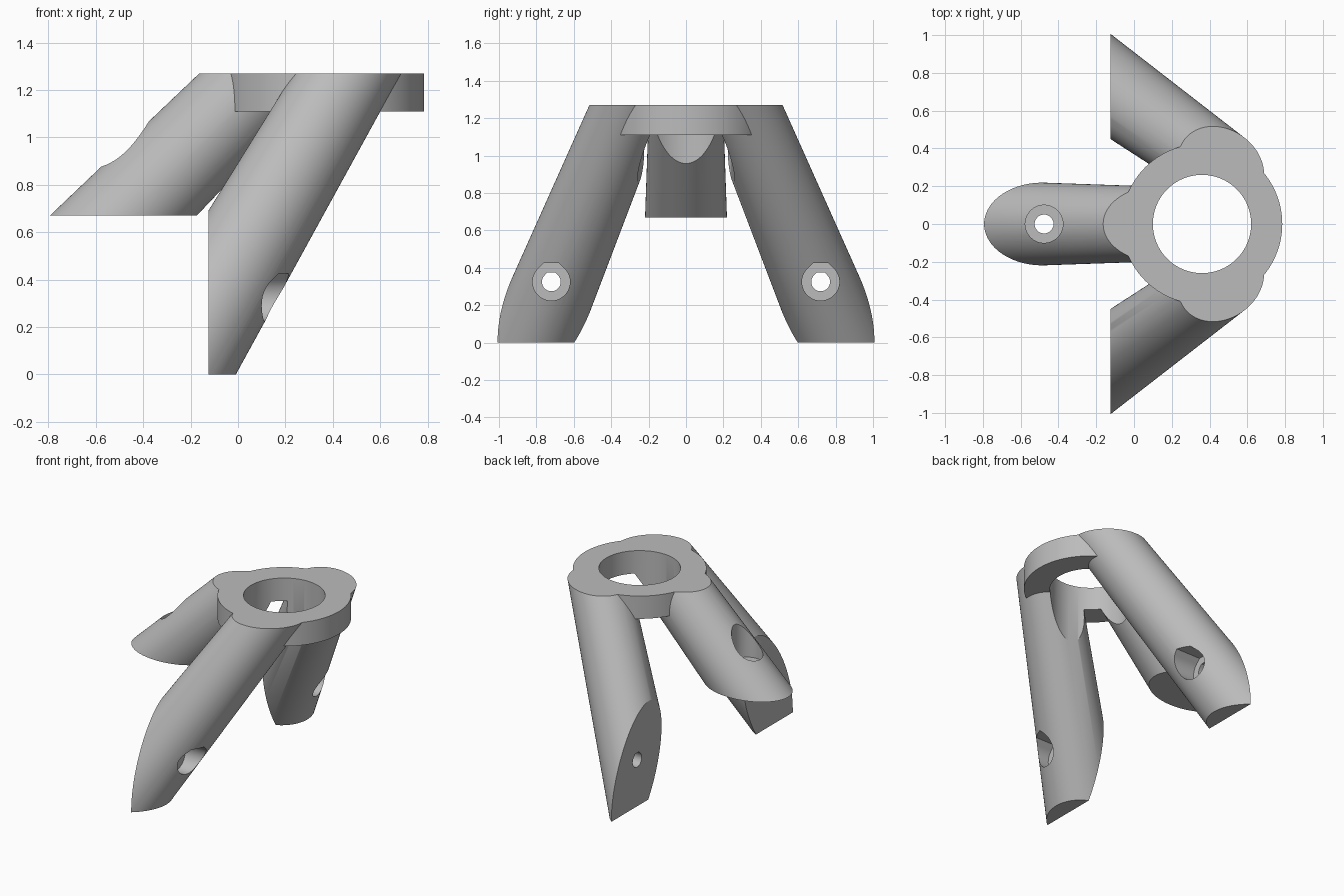
import bpy, bmesh, math
from mathutils import Vector, Matrix

if "Cube" in bpy.data.objects:
    bpy.data.objects.remove(bpy.data.objects["Cube"], do_unlink=True)

TOP, RING_BOTTOM = 1.27, 1.11
RING_X, RING_R, BORE_R = 0.36, 0.425, 0.26
FLOOR = 0.15          # material left under each screw head

grey = bpy.data.materials.new("light_grey")
grey.use_nodes = True
grey.diffuse_color = (0.5, 0.5, 0.5, 1)
grey.node_tree.nodes["Principled BSDF"].inputs["Base Color"].default_value = (0.5, 0.5, 0.5, 1)


def make_object(name, bm):
    bmesh.ops.recalc_face_normals(bm, faces=bm.faces)
    mesh = bpy.data.meshes.new(name)
    bm.to_mesh(mesh)
    bm.free()
    mesh.materials.append(grey)
    obj = bpy.data.objects.new(name, mesh)
    bpy.context.collection.objects.link(obj)
    return obj


def tapered_rod(name, start, end, r1, r2, cuts=(), segments=96):
    """Round rod between two points, trimmed by planes (point, outward normal)."""
    start, end = Vector(start), Vector(end)
    axis = end - start
    matrix = Matrix.Translation((start + end) / 2) @ axis.to_track_quat('Z', 'Y').to_matrix().to_4x4()
    bm = bmesh.new()
    bmesh.ops.create_cone(bm, cap_ends=True, segments=segments, radius1=r1, radius2=r2,
                          depth=axis.length, matrix=matrix)
    for point, normal in cuts:
        cut = bmesh.ops.bisect_plane(bm, geom=bm.verts[:] + bm.edges[:] + bm.faces[:],
                                     plane_co=point, plane_no=normal, clear_outer=True)
        edges = [e for e in cut["geom_cut"] if isinstance(e, bmesh.types.BMEdge)]
        bmesh.ops.holes_fill(bm, edges=edges, sides=0)
    return make_object(name, bm)


def leg(name, mount, top, r_mount, r_top, cuts):
    """Leg running past both ends with the same taper, then trimmed."""
    mount, top = Vector(mount), Vector(top)
    extra, slope = 0.45, r_mount - r_top
    return tapered_rod(name, mount.lerp(top, -extra), mount.lerp(top, 1 + extra),
                       r_mount + slope * extra, r_top - slope * extra, cuts)


def sideways_hole(name, x0, x1, y, z, r):
    """Horizontal hole along x with a flattened, sloping roof."""
    pts = [(r * math.cos(a), r * math.sin(a))
           for a in (math.radians(135 + 270 * i / 48) for i in range(49))]
    k = r * math.tan(math.pi / 8)
    pts += [(k, r), (-k, r)]
    bm = bmesh.new()
    face = bm.faces.new([bm.verts.new((x0, y + a, z + b)) for a, b in pts])
    out = bmesh.ops.extrude_face_region(bm, geom=[face])
    bmesh.ops.translate(bm, vec=(x1 - x0, 0, 0),
                        verts=[v for v in out["geom"] if isinstance(v, bmesh.types.BMVert)])
    return make_object(name, bm)


def combine(body, other, operation):
    mod = body.modifiers.new(other.name, 'BOOLEAN')
    mod.operation, mod.solver, mod.object = operation, 'EXACT', other
    other.hide_render = True
    helpers.append(other)


helpers = []

# Collar, trimmed flush with the legs later
body = tapered_rod("tripod_bracket", (RING_X, 0, RING_BOTTOM), (RING_X, 0, TOP + 0.1),
                   RING_R, RING_R, segments=128)

# Short rear leg with a horizontal foot
REAR_X, REAR_Z = -0.476, 0.67
rear = leg("rear_leg", (REAR_X, 0, REAR_Z), (0.124, 0, TOP), 0.219, 0.198,
           [((0, 0, REAR_Z), (0, 0, -1)), ((0, 0, TOP + 0.06), (0, 0, 1))])
combine(body, rear, 'UNION')

# Two long side legs with a vertical mounting face and a flat foot
FACE_X, HOLE_Y, HOLE_Z = -0.125, 0.72, 0.325
for side, label in ((1, "back"), (-1, "front")):
    side_leg = leg(label + "_leg", (FACE_X, side * HOLE_Y, 0.26), (0.465, side * 0.302, TOP),
                   0.227, 0.196,
                   [((FACE_X, 0, 0), (-1, 0, 0)), ((0, 0, 0), (0, 0, -1)),
                    ((0, 0, TOP + 0.08), (0, 0, 1))])
    combine(body, side_leg, 'UNION')

# Central bore, also clearing the inside of the legs
combine(body, tapered_rod("bore", (RING_X, 0, 0.4), (RING_X, 0, 1.8), BORE_R, BORE_R,
                          segments=128), 'DIFFERENCE')

# Screw holes and head recesses
for side, label in ((1, "back"), (-1, "front")):
    y = side * HOLE_Y
    combine(body, sideways_hole(label + "_screw", -0.3, 0.05, y, HOLE_Z, 0.05), 'DIFFERENCE')
    combine(body, sideways_hole(label + "_recess", FACE_X + FLOOR, 0.5, y, HOLE_Z, 0.1), 'DIFFERENCE')
combine(body, tapered_rod("rear_screw", (REAR_X, 0, 0.5), (REAR_X, 0, 0.9), 0.05, 0.05,
                          segments=48), 'DIFFERENCE')
combine(body, tapered_rod("rear_recess", (REAR_X, 0, REAR_Z + FLOOR), (REAR_X, 0, 1.3), 0.1, 0.1,
                          segments=48), 'DIFFERENCE')

# Flat top across collar and legs
bm = bmesh.new()
bmesh.ops.create_cube(bm, size=4, matrix=Matrix.Translation((0, 0, TOP + 2)))
combine(body, make_object("top_trim", bm), 'DIFFERENCE')

# Bake the solid and drop the helpers
graph = bpy.context.evaluated_depsgraph_get()
solid = bpy.data.meshes.new_from_object(body.evaluated_get(graph))
body.modifiers.clear()
body.data = solid
solid.materials.clear()
solid.materials.append(grey)
for poly in solid.polygons:
    poly.material_index = 0
for helper in helpers:
    bpy.data.objects.remove(helper, do_unlink=True)

bpy.ops.object.select_all(action='DESELECT')
body.select_set(True)
bpy.context.view_layer.objects.active = body
bpy.ops.object.shade_smooth_by_angle(angle=math.radians(30))
